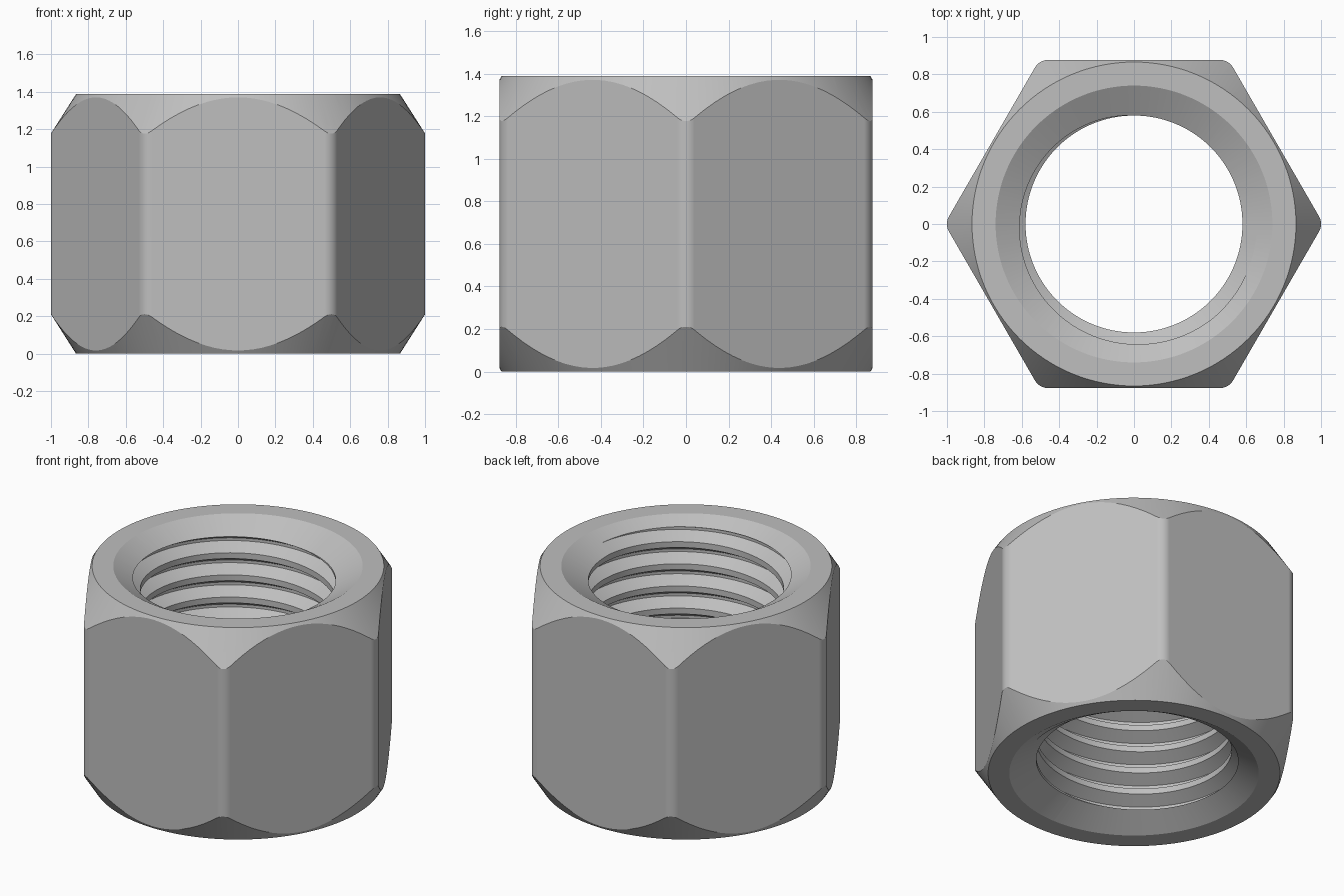
import bpy, bmesh
from math import sin, cos, tan, pi, radians
from mathutils import Vector

if "Cube" in bpy.data.objects:
    bpy.data.objects.remove(bpy.data.objects["Cube"])

HEIGHT = 1.388
APOTHEM = 0.877          # half the width across flats
CORNER_R = 0.08          # rounding of the upright edges
MINOR, MAJOR = 0.58, 0.657
PITCH = 0.145
RIM = 0.74               # mouth radius of the countersinks
SEGS = 128


def finish(bm, name):
    bmesh.ops.recalc_face_normals(bm, faces=bm.faces)
    mesh = bpy.data.meshes.new(name)
    bm.to_mesh(mesh)
    bm.free()
    obj = bpy.data.objects.new(name, mesh)
    bpy.context.collection.objects.link(obj)
    return obj


def lathe(name, profile):
    """Closed solid of revolution from (radius, z) points, capped at both ends."""
    bm = bmesh.new()
    rings = [[bm.verts.new((r * cos(2 * pi * i / SEGS), r * sin(2 * pi * i / SEGS), z))
              for i in range(SEGS)] for r, z in profile]
    for low, high in zip(rings, rings[1:]):
        for i in range(SEGS):
            j = (i + 1) % SEGS
            bm.faces.new((low[i], low[j], high[j], high[i]))
    bm.faces.new(rings[0])
    bm.faces.new(rings[-1])
    return finish(bm, name)


def hex_prism(name):
    """Hexagonal bar with rounded upright edges."""
    bm = bmesh.new()
    centre = (APOTHEM - CORNER_R) / cos(pi / 6)
    outline = []
    for k in range(6):
        mid = k * pi / 3
        for s in range(9):
            a = mid - pi / 6 + s / 8 * pi / 3
            outline.append(bm.verts.new((centre * cos(mid) + CORNER_R * cos(a),
                                         centre * sin(mid) + CORNER_R * sin(a), 0)))
    base = bm.faces.new(outline)
    top = bmesh.ops.extrude_face_region(bm, geom=[base])["geom"]
    bmesh.ops.translate(bm, vec=(0, 0, HEIGHT),
                        verts=[v for v in top if isinstance(v, bmesh.types.BMVert)])
    return finish(bm, name)


def screw(name):
    """Right-hand screw solid that cuts the thread."""
    bm = bmesh.new()
    flank = (MAJOR - MINOR) * tan(radians(30))
    root = PITCH / 8
    # one pitch of the groove: root, upper flank, crest, lower flank
    steps = [(MAJOR, 0), (MAJOR, root), (MINOR, root + flank), (MINOR, PITCH - flank)]
    z0 = HEIGHT - (RIM - MAJOR) * tan(radians(30)) + 0.002
    rows = []
    for turn in range(-12, 3):
        for r, dz in steps:
            z = z0 + turn * PITCH + dz
            rows.append([bm.verts.new((r * cos(2 * pi * i / SEGS), r * sin(2 * pi * i / SEGS),
                                       z + PITCH * i / SEGS)) for i in range(SEGS)])
    n = len(steps)
    # the last column of each row joins the first column one pitch higher
    for k in range(len(rows) - n):
        rows[k].append(rows[k + n][0])
    rows = rows
    last = len(rows) - n - 1
    for low, high in zip(rows[:last], rows[1:last + 1]):
        for i in range(SEGS):
            bm.faces.new((low[i], low[i + 1], high[i + 1], high[i]))
    bmesh.ops.delete(bm, geom=[v for v in bm.verts if not v.link_faces], context='VERTS')
    # close each end with a fan to the axis
    rim = [e for e in bm.edges if e.is_boundary]
    middle = HEIGHT / 2
    for side in (-1, 1):
        edges = [e for e in rim if (e.verts[0].co.z - middle) * side > 0]
        z = sum(e.verts[0].co.z for e in edges) / len(edges)
        apex = bm.verts.new(Vector((0, 0, z)))
        for e in edges:
            bm.faces.new((e.verts[0], e.verts[1], apex))
    return finish(bm, name)


def cut(obj, cutter, operation):
    mod = obj.modifiers.new("cut", 'BOOLEAN')
    mod.operation, mod.object, mod.solver = operation, cutter, 'EXACT'
    bpy.context.view_layer.objects.active = obj
    bpy.ops.object.modifier_apply(modifier=mod.name)
    bpy.data.objects.remove(cutter)


# hexagonal body with conical chamfers at both ends
nut = hex_prism("hex_nut")
grow, drop = 0.2, 0.314
cut(nut, lathe("chamfer", [(0.866, 0), (0.866 + grow, drop),
                           (0.866 + grow, HEIGHT - drop), (0.866, HEIGHT)]), 'INTERSECT')

# threaded bore
cut(nut, screw("thread_cutter"), 'DIFFERENCE')

# countersinks at both mouths
extra = 0.05
wide, depth = RIM + extra / tan(radians(30)), (RIM - 0.5) * tan(radians(30))
cut(nut, lathe("lower_sink", [(wide, -extra), (0.5, depth)]), 'DIFFERENCE')
cut(nut, lathe("upper_sink", [(0.5, HEIGHT - depth), (wide, HEIGHT + extra)]), 'DIFFERENCE')

# plain steel colour
steel = bpy.data.materials.new("grey_steel")
steel.use_nodes = True
colour = (0.52, 0.52, 0.52, 1)
steel.diffuse_color = colour
steel.node_tree.nodes["Principled BSDF"].inputs["Base Color"].default_value = colour
nut.data.materials.clear()
nut.data.materials.append(steel)
for face in nut.data.polygons:
    face.material_index = 0

# smooth curved walls, crisp edges, flat sides kept flat
bpy.ops.object.select_all(action='DESELECT')
nut.select_set(True)
bpy.context.view_layer.objects.active = nut
bpy.ops.object.shade_smooth_by_angle(angle=radians(24))
weighted = nut.modifiers.new("flat_sides", 'WEIGHTED_NORMAL')
weighted.keep_sharp = True
